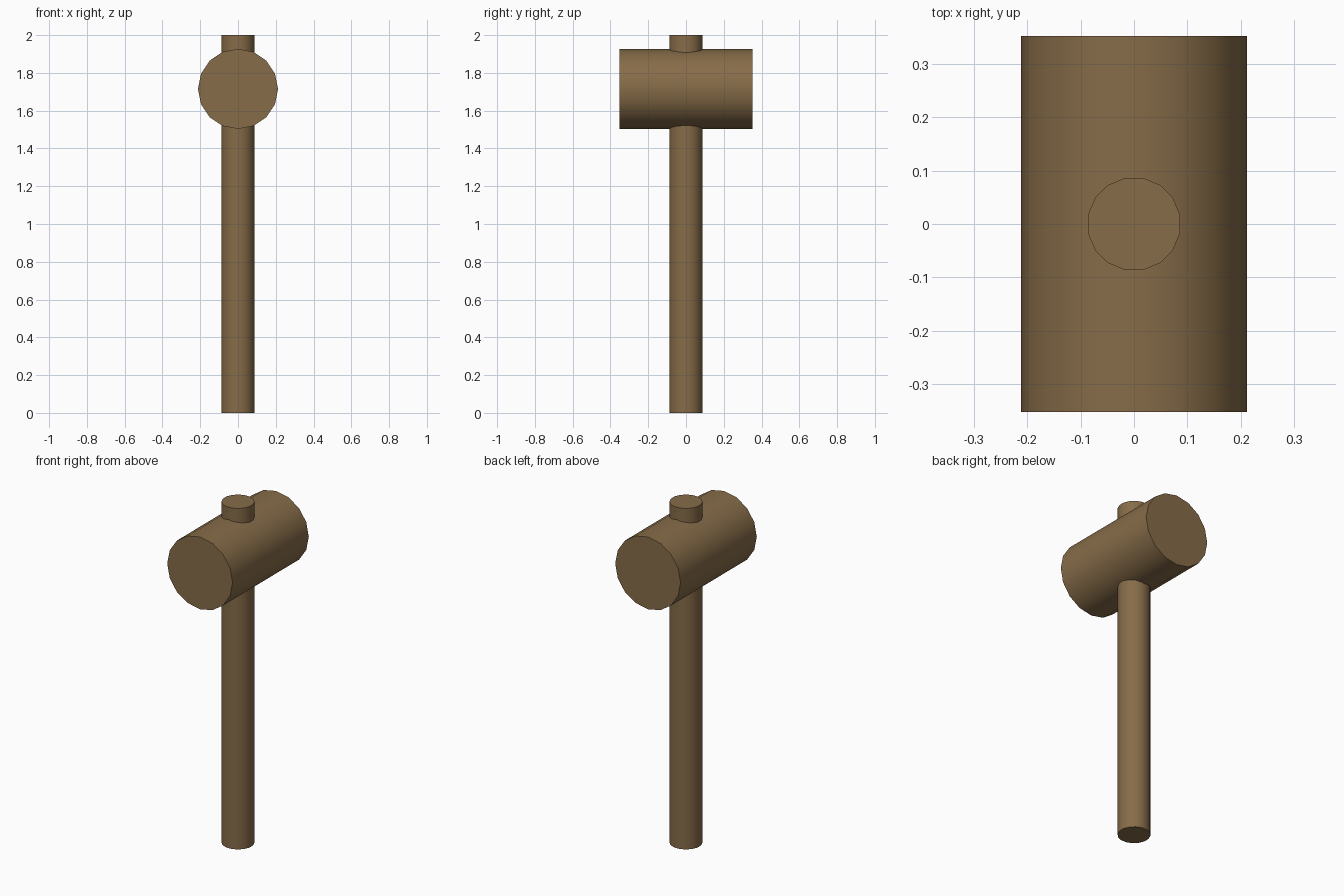
import bpy
import math

if "Cube" in bpy.data.objects:
    bpy.data.objects.remove(bpy.data.objects["Cube"])

wood = bpy.data.materials.new("brown_wood")
wood.diffuse_color = (0.24, 0.15, 0.066, 1)
wood.use_nodes = True
wood.node_tree.nodes["Principled BSDF"].inputs["Base Color"].default_value = wood.diffuse_color


def cylinder(name, radius, depth, location, rotation):
    bpy.ops.mesh.primitive_cylinder_add(vertices=16, radius=radius, depth=depth,
                                        location=location, rotation=rotation)
    obj = bpy.context.object
    obj.name = name
    obj.data.materials.append(wood)
    bpy.ops.object.shade_smooth_by_angle(angle=math.radians(40))
    return obj


# Long handle running right through the head
cylinder("handle", 0.088, 2.0, (0, 0, 1.0), (0, 0, math.pi / 16))

# Barrel-shaped striking head along y
cylinder("mallet_head", 0.212, 0.706, (0, 0, 1.715), (math.pi / 2, 0, 0))
